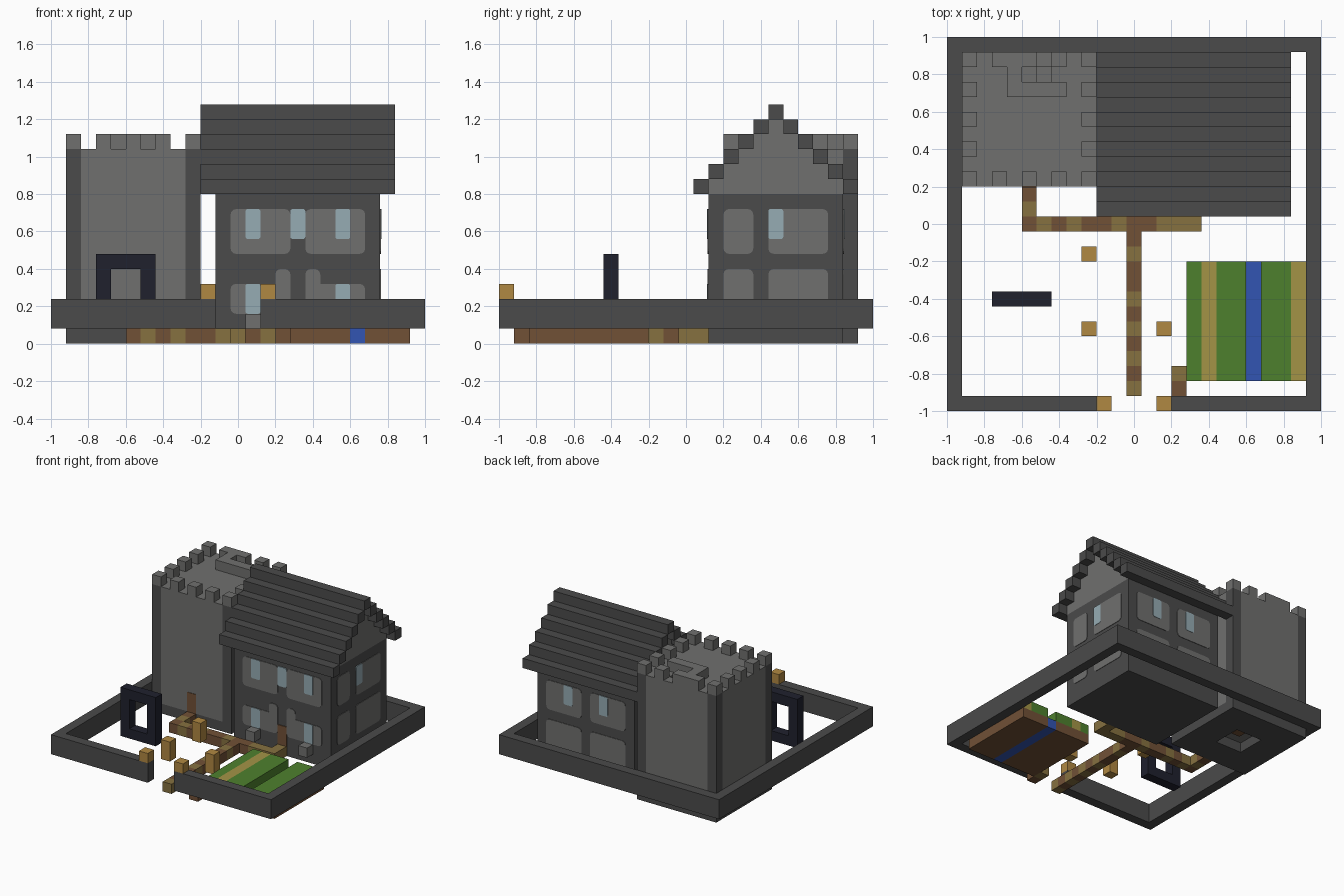
import bpy, bmesh, math
from mathutils import Vector

if "Cube" in bpy.data.objects:
    bpy.data.objects.remove(bpy.data.objects["Cube"], do_unlink=True)

U = 0.08  # block size


def material(name, r, g, b):
    m = bpy.data.materials.new(name)
    m.use_nodes = True
    m.diffuse_color = (r, g, b, 1)
    m.node_tree.nodes["Principled BSDF"].inputs["Base Color"].default_value = (r, g, b, 1)
    return m


DARK = material("dark stone", .070, .070, .070)
LIGHT = material("light stone", .160, .160, .157)
GLASS = material("window glass", .305, .413, .456)
BLACK = material("obsidian", .014, .015, .027)
ORANGE = material("lamp orange", .434, .246, .054)
TAN = material("tan planks", .240, .165, .051)
BROWN = material("brown wood", .165, .082, .037)
GREEN = material("crop green", .076, .216, .027)
WHEAT = material("wheat yellow", .371, .296, .061)
BLUE = material("water blue", .032, .089, .445)


def finish(name, bm, mat):
    bmesh.ops.recalc_face_normals(bm, faces=bm.faces)
    me = bpy.data.meshes.new(name)
    bm.to_mesh(me)
    bm.free()
    me.materials.append(mat)
    ob = bpy.data.objects.new(name, me)
    bpy.context.collection.objects.link(ob)
    return ob


def boxes(name, mat, *spans):
    """One object from boxes given as (x0, x1, y0, y1, z0, z1)."""
    bm = bmesh.new()
    for x0, x1, y0, y1, z0, z1 in spans:
        new = bmesh.ops.create_cube(bm, size=1)["verts"]
        for v in new:
            v.co = Vector((x1 if v.co.x > 0 else x0,
                           y1 if v.co.y > 0 else y0,
                           z1 if v.co.z > 0 else z0))
    return finish(name, bm, mat)


def plate(name, mat, wall, a0, a1, z0, z1, radius=.03, depth=.004):
    """Thin rounded panel on the front, back or right wall of the house."""
    place = {"front": lambda a, z, d: (a, .12 - d, z),
             "back": lambda a, z, d: (a, .84 + d, z),
             "right": lambda a, z, d: (.76 + d, a, z)}[wall]
    ring = []
    for k, (ca, cz) in enumerate(((a1 - radius, z1 - radius), (a0 + radius, z1 - radius),
                                  (a0 + radius, z0 + radius), (a1 - radius, z0 + radius))):
        for s in range(4):
            t = (k + s / 3) * math.pi / 2
            ring.append((ca + radius * math.cos(t), cz + radius * math.sin(t)))
    bm = bmesh.new()
    low = [bm.verts.new(place(a, z, -.002)) for a, z in ring]
    top = [bm.verts.new(place(a, z, depth)) for a, z in ring]
    bm.faces.new(low)
    bm.faces.new(top)
    for i in range(len(ring)):
        j = (i + 1) % len(ring)
        bm.faces.new((low[i], low[j], top[j], top[i]))
    return finish(name, bm, mat)


# Perimeter wall with a gate gap at the front
boxes("perimeter_wall", DARK,
      (-1, 1, .92, 1, U, .24), (-1, -.92, -1, .92, U, .24), (.92, 1, -1, .92, U, .24),
      (-.92, -.12, -1, -.92, U, .24), (.12, .92, -1, -.92, U, .24))

# Tower: base ring, corner pillars, walls, roof stairwell
boxes("tower_base", DARK,
      (-.92, -.68, .2, .92, 0, U), (-.44, -.2, .2, .92, 0, U),
      (-.68, -.44, .2, .44, 0, U), (-.68, -.44, .68, .92, 0, U))
boxes("tower_floor_hatch", BROWN, (-.6, -.52, .52, .6, .07, .085))
boxes("tower_pillars", DARK,
      *[(x, x + U, y, y + U, U, 1.04) for x in (-.92, -.28) for y in (.2, .84)])
boxes("tower_walls", LIGHT,
      (-.84, -.28, .2, .92, U, .88), (-.92, -.2, .28, .84, U, .88),
      (-.92, -.6, .28, .84, .88, 1.04), (-.36, -.2, .28, .84, .88, 1.04),
      (-.84, -.28, .2, .76, .88, 1.04), (-.84, -.28, .84, .92, .88, 1.04))
boxes("roof_stairs", LIGHT,
      (-.52, -.44, .76, .84, .88, .96), (-.44, -.36, .76, .84, .88, 1.04))
boxes("stairwell_parapet", LIGHT,
      (-.68, -.36, .68, .76, 1.04, 1.12), (-.68, -.6, .76, .92, 1.04, 1.12))
merlons = [(i, j) for i in range(0, 9, 2) for j in range(0, 9, 2) if i in (0, 8) or j in (0, 8)]
boxes("battlements", LIGHT,
      *[(-.92 + U * i, -.84 + U * i, .2 + U * j, .28 + U * j, 1.04, 1.12) for i, j in merlons])
boxes("tower_door", BROWN, (-.6, -.52, .196, .21, U, .24))

# House body, stepped gable and stepped roof
boxes("house_walls", DARK, (-.12, .76, .12, .84, 0, .8))
gable, roof = [], []
for k in range(6):
    y, z = .04 + U * k, .8 + U * k
    roof.append((-.2, .84, y, y + U, z, z + U))
    if k < 5:
        roof.append((-.2, .84, .88 - U * k + .04 - U, .92 - U * k, z, z + U))
        gable.append((-.12, .76, y + U, .84 - U * k, z, z + U))
boxes("house_gable", LIGHT, *gable)
boxes("house_roof", DARK, *roof)

# Wall panels
for z0, z1 in ((.16, .4), (.48, .72)):
    for a0, a1 in ((-.04, .28), (.36, .68)):
        plate("back_panel", LIGHT, "back", a0, a1, z0, z1)
    for a0, a1 in ((.2, .36), (.44, .76)):
        plate("right_panel", LIGHT, "right", a0, a1, z0, z1)
for a0, a1, tall in ((-.04, .28, .2), (.36, .68, .36)):
    plate("front_upper_panel", LIGHT, "front", a0, a1, .48, .72)
    plate("front_lower_panel", LIGHT, "front", a0, a1, .16, .32)
    plate("front_tall_panel", LIGHT, "front", tall, tall + U, .16, .4, depth=.005)

# Windows
for a in (.04, .28, .52):
    plate("front_upper_window", GLASS, "front", a, a + U, .56, .72, .012, .007)
for a in (.04, .52):
    plate("front_lower_window", GLASS, "front", a, a + U, .16, .32, .012, .007)
for a in (.12, .44):
    plate("back_window", GLASS, "back", a, a + U, .56, .72, .012, .007)
plate("right_window", GLASS, "right", .44, .52, .56, .72, .012, .007)
boxes("window_steps", LIGHT, *[(x, x + U, .04, .12, U, .16) for x in (.04, .52)])
boxes("house_door", BROWN, (.28, .36, .113, .13, U, .24))

# Paths of alternating planks
planks = {"T": [], "B": []}


def path(x, y, dx, dy, pattern):
    for n, c in enumerate(pattern):
        px, py = x + dx * U * n, y + dy * U * n
        planks[c].append((px, px + U, py, py + U, 0, U))


path(-.6, -.04, 1, 0, "BTBTBBTBBTTT")
path(-.04, -.92, 0, 1, "TBTBTBTBBTB")
path(-.6, .04, 0, 1, "TB")
path(.28, .04, 0, 1, "T")
path(.2, -.92, 0, 1, "BT")
boxes("path_tan", TAN, *planks["T"])
boxes("path_brown", BROWN, *planks["B"])


# Crop field with a water channel
def rows(name, mat, z0, *spans):
    boxes(name, mat, *[(a, b, -.84, -.2, z0, z0 + U) for a, b in spans])


rows("field_soil", BROWN, 0, (.28, .6), (.68, .92))
rows("water_channel", BLUE, 0, (.6, .68))
rows("green_crops", GREEN, U, (.28, .36), (.44, .6), (.68, .84))
rows("wheat_crops", WHEAT, U, (.36, .44), (.84, .92))

# Lamps along the path and on the gate
boxes("path_lamps", ORANGE, *[(x, x + U, y, y + U, U, .24)
                              for x, y in ((-.28, -.2), (-.28, -.6), (.12, -.6))])
boxes("gate_lamps", ORANGE, *[(x, x + U, -1, -.92, .24, .32) for x in (-.2, .12)])

# Portal frame
boxes("portal_frame", BLACK,
      (-.76, -.68, -.44, -.36, U, .48), (-.52, -.44, -.44, -.36, U, .48),
      (-.68, -.52, -.44, -.36, U, .16), (-.68, -.52, -.44, -.36, .4, .48))
